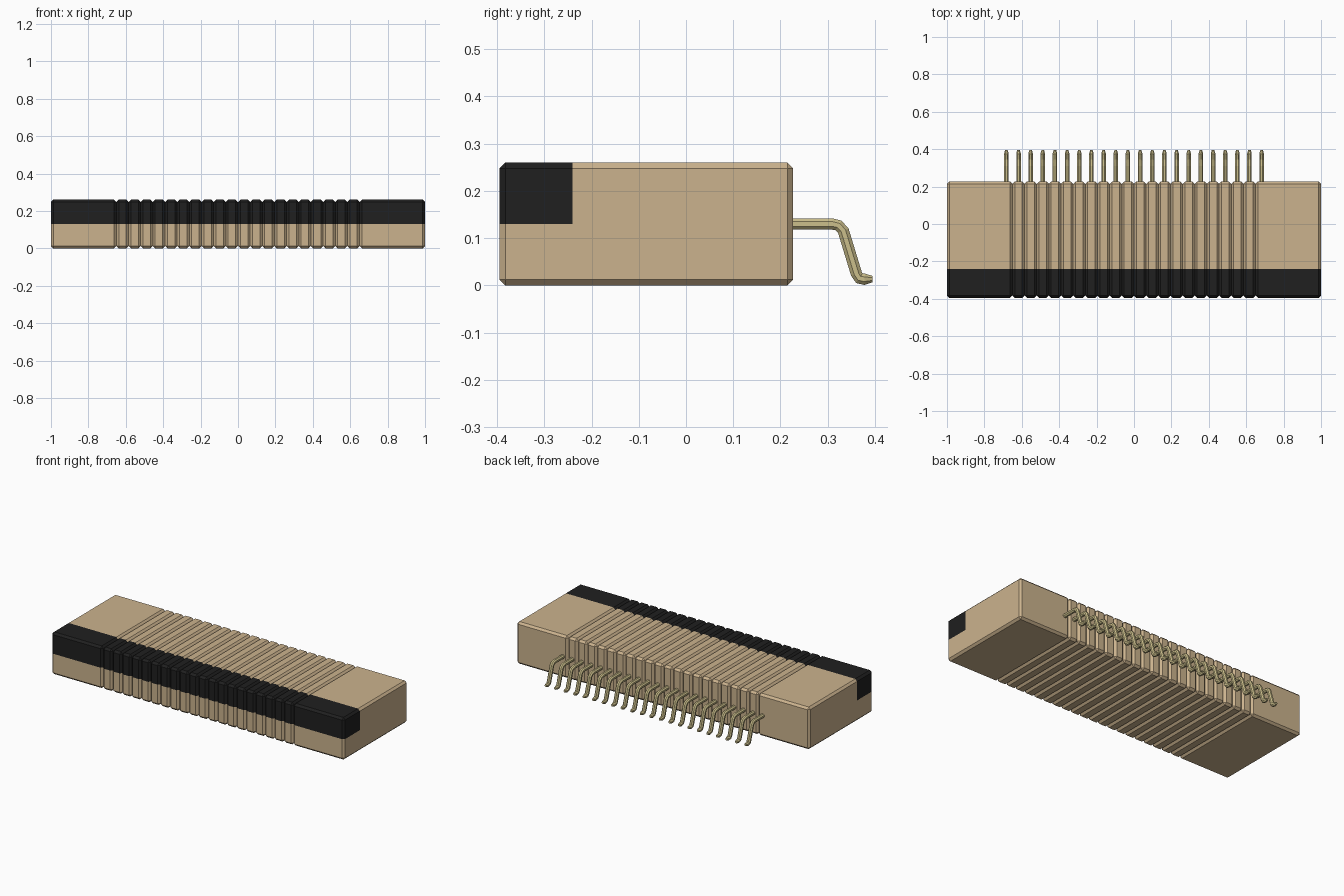
import bpy, bmesh, math
from mathutils import Vector

cube = bpy.data.objects.get("Cube")
if cube:
    bpy.data.objects.remove(cube, do_unlink=True)


def material(name, rgb):
    m = bpy.data.materials.new(name)
    m.use_nodes = True
    m.diffuse_color = (*rgb, 1)
    m.node_tree.nodes["Principled BSDF"].inputs["Base Color"].default_value = (*rgb, 1)
    return m


BEIGE = material("beige_plastic", (0.6, 0.45, 0.27))
BLACK = material("black_plastic", (0.014, 0.014, 0.014))
METAL = material("gilded_metal", (0.6, 0.52, 0.26))

PITCH, PINS = 0.065, 22
FRONT, BACK, HEIGHT = -0.395, 0.227, 0.26
CHAMFER = 0.0125
BAR_Y, BAR_Z = -0.24, 0.13          # back and lower limit of the black bar


def add_object(name, mesh, x=0):
    obj = bpy.data.objects.new(name, mesh)
    obj.location.x = x
    bpy.context.collection.objects.link(obj)
    return obj


def housing_block(name, x0, x1):
    """Chamfered block, cut so its upper front corner can be black."""
    bm = bmesh.new()
    bmesh.ops.create_cube(bm, size=1)
    for v in bm.verts:
        v.co = Vector(((x0 + x1) / 2 + v.co.x * (x1 - x0),
                       (FRONT + BACK) / 2 + v.co.y * (BACK - FRONT),
                       HEIGHT / 2 + v.co.z * HEIGHT))
    bmesh.ops.bevel(bm, geom=bm.edges[:], offset=CHAMFER, segments=1, affect='EDGES')
    for point, normal in (((0, BAR_Y, 0), (0, 1, 0)), ((0, 0, BAR_Z), (0, 0, 1))):
        bmesh.ops.bisect_plane(bm, geom=bm.verts[:] + bm.edges[:] + bm.faces[:],
                               plane_co=point, plane_no=normal)
    for f in bm.faces:
        c = f.calc_center_median()
        f.material_index = int(c.y < BAR_Y and c.z > BAR_Z)
    mesh = bpy.data.meshes.new(name)
    bm.to_mesh(mesh)
    bm.free()
    mesh.materials.append(BEIGE)
    mesh.materials.append(BLACK)
    return mesh


# Two wide end blocks and a row of narrow ribs between them
row = PITCH * (PINS - 2) / 2
add_object("left_end_block", housing_block("left_end_block", row, 1))
add_object("right_end_block", housing_block("right_end_block", -1, -row))
rib = housing_block("rib", -PITCH / 2, PITCH / 2)
for i in range(PINS - 2):
    add_object(f"rib_{i + 1}", rib, -row + PITCH * (i + 0.5))


# Bent contact pin: an eight-sided tube swept along y and z
def pin_mesh(path, radius):
    bm = bmesh.new()
    rings = []
    for i, (y, z, scale) in enumerate(path):
        before, after = path[max(i - 1, 0)], path[min(i + 1, len(path) - 1)]
        t = Vector((0, after[0] - before[0], after[1] - before[1])).normalized()
        up = Vector((0, -t.z, t.y))
        ring = []
        for k in range(8):
            a = math.tau * (k + 0.5) / 8
            offset = Vector((math.cos(a), 0, 0)) + up * math.sin(a)
            ring.append(bm.verts.new(Vector((0, y, z)) + offset * radius * scale))
        rings.append(ring)
    for a, b in zip(rings, rings[1:]):
        for k in range(8):
            bm.faces.new((a[k], a[k - 1], b[k - 1], b[k]))
    bm.faces.new(rings[0])
    bm.faces.new(rings[-1])
    bmesh.ops.recalc_face_normals(bm, faces=bm.faces[:])
    mesh = bpy.data.meshes.new("contact_pin")
    bm.to_mesh(mesh)
    bm.free()
    mesh.materials.append(METAL)
    return mesh


pin = pin_mesh([(0.2, 0.13, 1), (0.31, 0.13, 1), (0.323, 0.127, 1),
                (0.333, 0.116, 1), (0.361, 0.024, 1), (0.367, 0.015, 1),
                (0.378, 0.013, 1), (0.395, 0.0135, 0.55)], 0.013)
for i in range(PINS):
    add_object(f"contact_pin_{i + 1}", pin, PITCH * (i - (PINS - 1) / 2))
